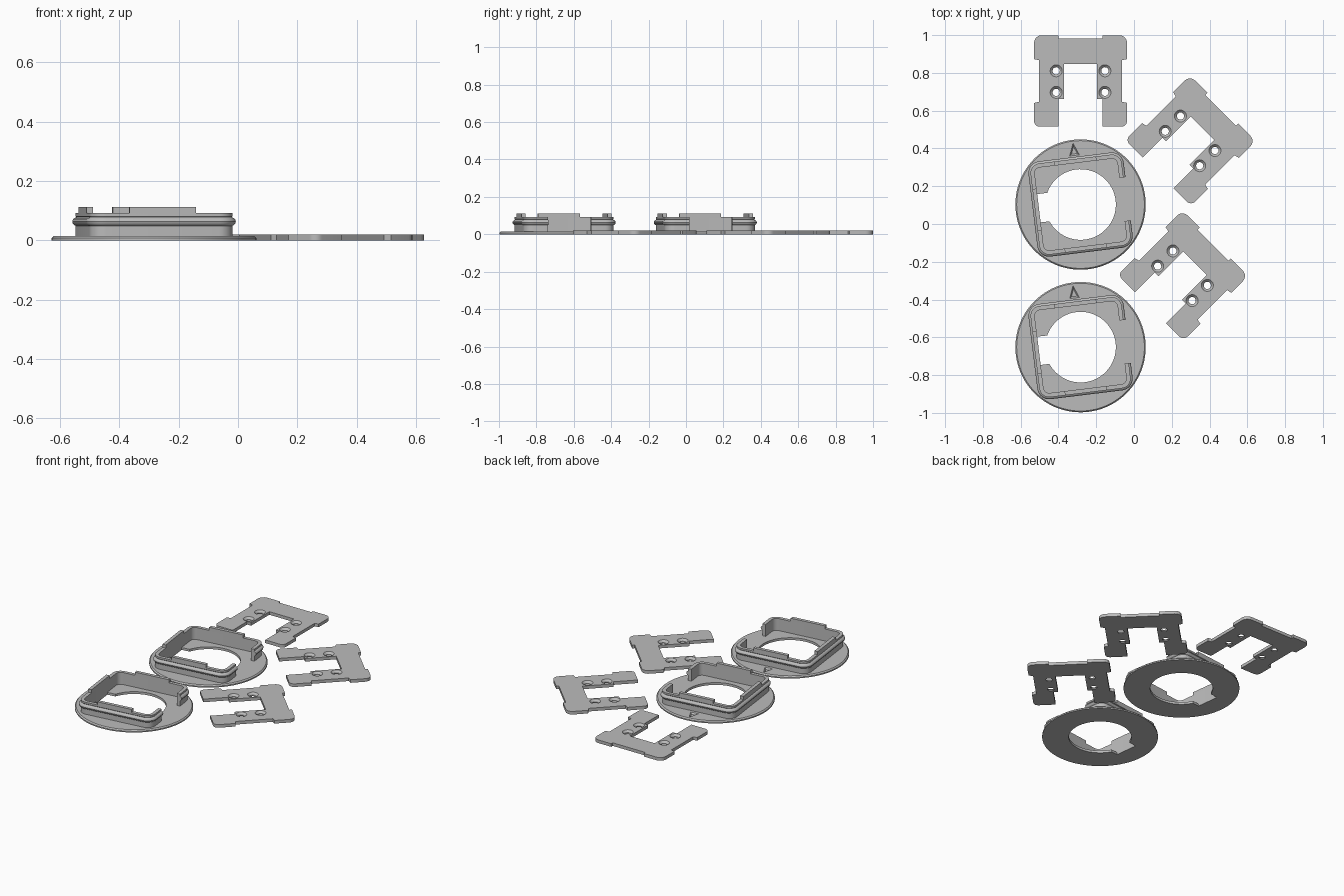
import bpy, bmesh, math
from mathutils import Matrix, Vector

if "Cube" in bpy.data.objects:
    bpy.data.objects.remove(bpy.data.objects["Cube"])

grey = bpy.data.materials.new("plain grey")
grey.diffuse_color = (0.5, 0.5, 0.5, 1)
grey.use_nodes = True
grey.node_tree.nodes["Principled BSDF"].inputs["Base Color"].default_value = grey.diffuse_color


def make(name, bm):
    bmesh.ops.recalc_face_normals(bm, faces=bm.faces)
    me = bpy.data.meshes.new(name)
    bm.to_mesh(me)
    bm.free()
    me.materials.append(grey)
    ob = bpy.data.objects.new(name, me)
    bpy.context.collection.objects.link(ob)
    return ob


def loft(name, loops):
    """Closed solid through a stack of equal-length point loops."""
    bm = bmesh.new()
    rings = [[bm.verts.new(p) for p in loop] for loop in loops]
    n = len(rings[0])
    for a, b in zip(rings, rings[1:]):
        for i in range(n):
            j = (i + 1) % n
            bm.faces.new((a[i], a[j], b[j], b[i]))
    bm.faces.new(rings[0])
    bm.faces.new(rings[-1])
    return make(name, bm)


def lathe(name, profile, x=0, y=0, n=64):
    """Stack of circles given as (radius, z)."""
    return loft(name, [[(x + r * math.cos(2 * math.pi * i / n), y + r * math.sin(2 * math.pi * i / n), z)
                        for i in range(n)] for r, z in profile])


def prism(name, pts, z0, z1):
    return loft(name, [[(x, y, z) for x, y in pts] for z in (z0, z1)])


def cut(ob, cutters):
    for c in cutters:
        m = ob.modifiers.new("cut", 'BOOLEAN')
        m.operation, m.solver, m.object = 'DIFFERENCE', 'EXACT', c
    bpy.context.view_layer.update()
    dg = bpy.context.evaluated_depsgraph_get()
    me = bpy.data.meshes.new_from_object(ob.evaluated_get(dg))
    ob.modifiers.clear()
    ob.data = me
    for c in cutters:
        bpy.data.objects.remove(c)


def finish(ob, x, y, deg):
    ob.data.transform(Matrix.Translation((x, y, 0)) @ Matrix.Rotation(math.radians(deg), 4, 'Z'))
    bpy.ops.object.select_all(action='DESELECT')
    ob.select_set(True)
    bpy.context.view_layer.objects.active = ob
    bpy.ops.object.shade_smooth_by_angle(angle=math.radians(30))


INNER, ROUND, THICK, GAP = 0.221, 0.03, 0.022, 0.115


def frame_path(d):
    """Rounded square at distance d outside the inner wall, open on +x."""
    c, r = INNER - ROUND, ROUND + d
    pts = [(INNER + d, GAP)]
    for k, (sx, sy) in enumerate(((1, 1), (-1, 1), (-1, -1), (1, -1))):
        for i in range(9):
            a = math.pi / 2 * (k + i / 8)
            pts.append((sx * c + r * math.cos(a), sy * c + r * math.sin(a)))
    return pts + [(INNER + d, -GAP)]


def build_ring(label, x, y):
    # flange disc with chamfered rim, round opening, side notch and pointer recess
    disc = lathe(label + "_flange", [(0.345, 0), (0.345, 0.008), (0.338, 0.015)], n=96)
    bore = lathe("bore", [(0.187, -0.1), (0.187, 0.1)], n=72)
    notch = prism("notch", [(-INNER, -0.068), (-0.1, -0.068), (-0.1, 0.083), (-INNER, 0.083)], -0.1, 0.1)
    tri = [(-0.026, 0.262), (0.026, 0.262), (0, 0.328)]
    mid = Vector((0, 0.283))
    pointer = loft("pointer", [[(*(mid + (Vector(p) - mid) * s), z) for p in tri]
                               for s, z in ((0.6, 0.006), (1, 0.0151), (1, 0.03))])
    cut(disc, [bore, notch, pointer])
    finish(disc, x, y, 7)

    # upright wall with an outer snap bead
    section = [(0, 0.012), (0, 0.092), (THICK, 0.092), (THICK, 0.081), (0.019, 0.078), (0.026, 0.075),
               (0.031, 0.070), (0.033, 0.063), (0.031, 0.056), (0.026, 0.051), (THICK, 0.049), (THICK, 0.012)]
    paths = [frame_path(d) for d, z in section]
    wall = loft(label + "_wall", [[(*p[i], z) for p, (d, z) in zip(paths, section)]
                                  for i in range(len(paths[0]))])
    finish(wall, x, y, 7)

    # raised tabs on the three closed sides
    for side, deg in (("back", 90), ("left", 180), ("front", 270)):
        a, b, h = INNER, INNER + THICK, 0.1125
        tab = prism(label + "_" + side + "_tab", [(a, -h), (b, -h), (b, h), (a, h)], 0.088, 0.112)
        finish(tab, x, y, deg + 7)


def arc(cx, cy, r, a0):
    return [(cx + r * math.cos(math.radians(a0 - 15 * i)), cy + r * math.sin(math.radians(a0 - 15 * i)))
            for i in range(7)]


def build_plate(name, x, y, deg):
    # right half of the U outline, mirrored to the left
    half = [(0.116, 0.226), (0.116, 0.242)] + arc(0.206, 0.202, 0.04, 90)
    half += [(0.246, 0.116), (0.220, 0.110), (0.220, -0.110), (0.246, -0.116)]
    half += arc(0.216, -0.212, 0.03, 0)
    half += [(0.116, -0.242), (0.116, -0.094), (0.088, -0.094), (0.088, 0.091)]
    plate = prism(name, half + [(-px, py) for px, py in reversed(half)], 0, 0.02)
    # countersunk screw holes
    holes = [lathe("hole", [(0.019, -0.01), (0.019, 0.007), (0.032, 0.0201), (0.032, 0.04)], hx, hy, 32)
             for hx in (-0.129, 0.129) for hy in (0.054, -0.060)]
    cut(plate, holes)
    finish(plate, x, y, deg)


build_ring("rear_ring", -0.283, 0.103)
build_ring("front_ring", -0.283, -0.652)
build_plate("rear_clip_plate", -0.283, 0.757, 0)
build_plate("upper_clip_plate", 0.299, 0.442, -45)
build_plate("lower_clip_plate", 0.259, -0.272, -45)
